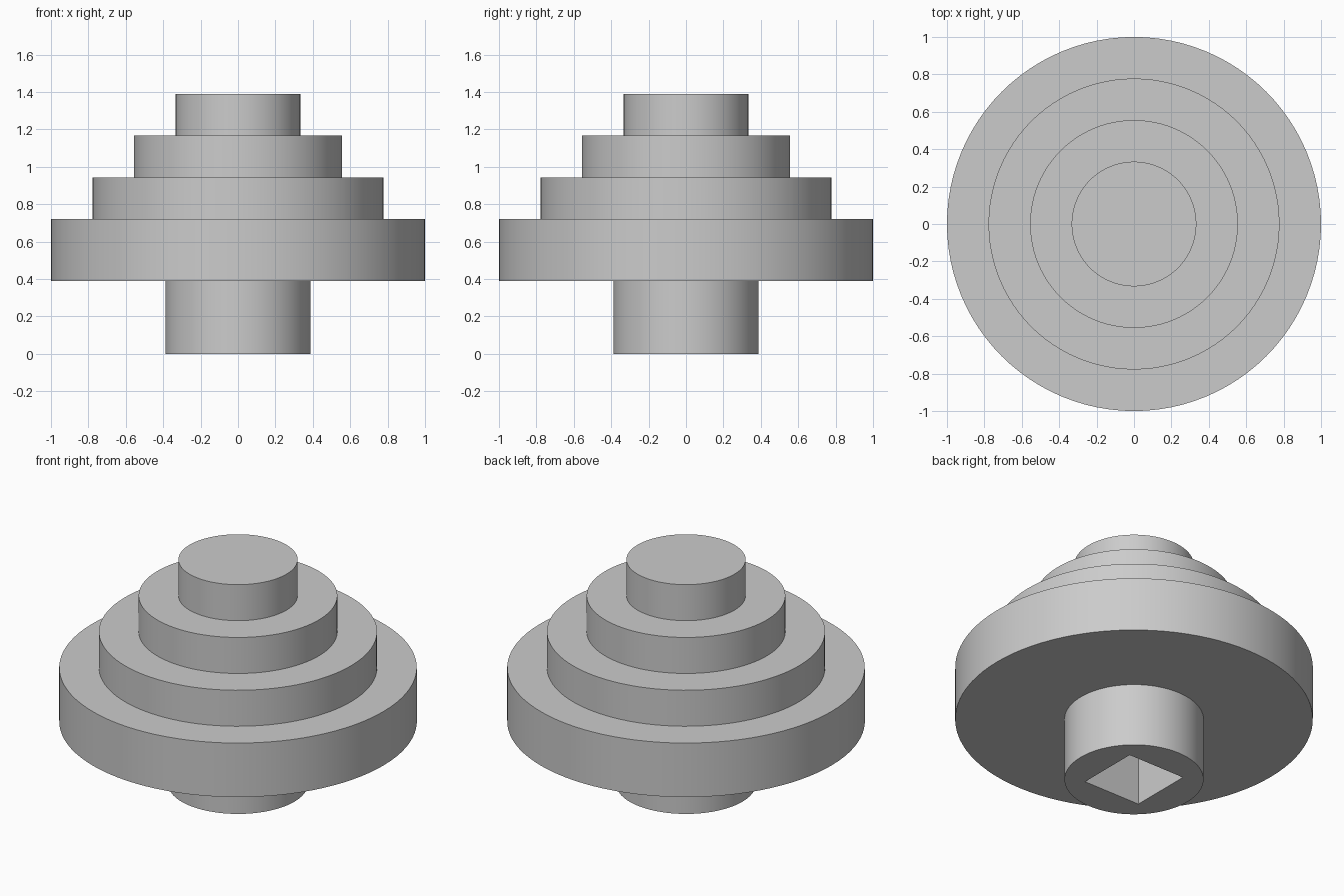
import bpy, bmesh, math

cube = bpy.data.objects.get("Cube")
if cube:
    bpy.data.objects.remove(cube, do_unlink=True)

U = 1 / 18        # base unit: the flange radius is 18 units
SEGMENTS = 96

grey = bpy.data.materials.new("plain_grey")
grey.use_nodes = True
colour = (0.6, 0.6, 0.6, 1)
grey.diffuse_color = colour
grey.node_tree.nodes["Principled BSDF"].inputs["Base Color"].default_value = colour


def add_object(name, bm):
    bmesh.ops.recalc_face_normals(bm, faces=bm.faces)
    mesh = bpy.data.meshes.new(name)
    bm.to_mesh(mesh)
    bm.free()
    mesh.materials.append(grey)
    obj = bpy.data.objects.new(name, mesh)
    bpy.context.collection.objects.link(obj)
    return obj


def lathe(name, profile):
    """Revolve (radius, height) points and close both ends with flat caps."""
    bm = bmesh.new()
    rings = []
    for r, z in profile:
        angles = [2 * math.pi * i / SEGMENTS for i in range(SEGMENTS)]
        rings.append([bm.verts.new((r * math.cos(a), r * math.sin(a), z)) for a in angles])
    for low, high in zip(rings, rings[1:]):
        for i in range(SEGMENTS):
            j = (i + 1) % SEGMENTS
            bm.faces.new((low[i], low[j], high[j], high[i]))
    bm.faces.new(rings[0])
    bm.faces.new(rings[-1])
    return add_object(name, bm)


# Stepped body: hub, wide flange, then three shrinking tiers (radius, height in units)
profile, z = [], 0
for radius, height in [(7, 7), (18, 6), (14, 4), (10, 4), (6, 4)]:
    profile += [(radius * U, z * U), (radius * U, (z + height) * U)]
    z += height
body = lathe("stepped_pulley", profile)

# Square drive socket cut up into the hub
SIDE, DEPTH = 7 * U, 7 * U
bm = bmesh.new()
bmesh.ops.create_cube(bm, size=1)
bmesh.ops.scale(bm, verts=bm.verts, vec=(SIDE, SIDE, DEPTH * 2))
cutter = add_object("socket_cutter", bm)
cutter.hide_render = True

cut = body.modifiers.new("square_socket", "BOOLEAN")
cut.operation = "DIFFERENCE"
cut.solver = "EXACT"
cut.object = cutter

bpy.ops.object.select_all(action="DESELECT")
body.select_set(True)
bpy.context.view_layer.objects.active = body
bpy.ops.object.modifier_apply(modifier=cut.name)
bpy.data.objects.remove(cutter, do_unlink=True)

# Smooth round walls with crisp step edges
bpy.ops.object.shade_smooth_by_angle(angle=math.radians(30))
